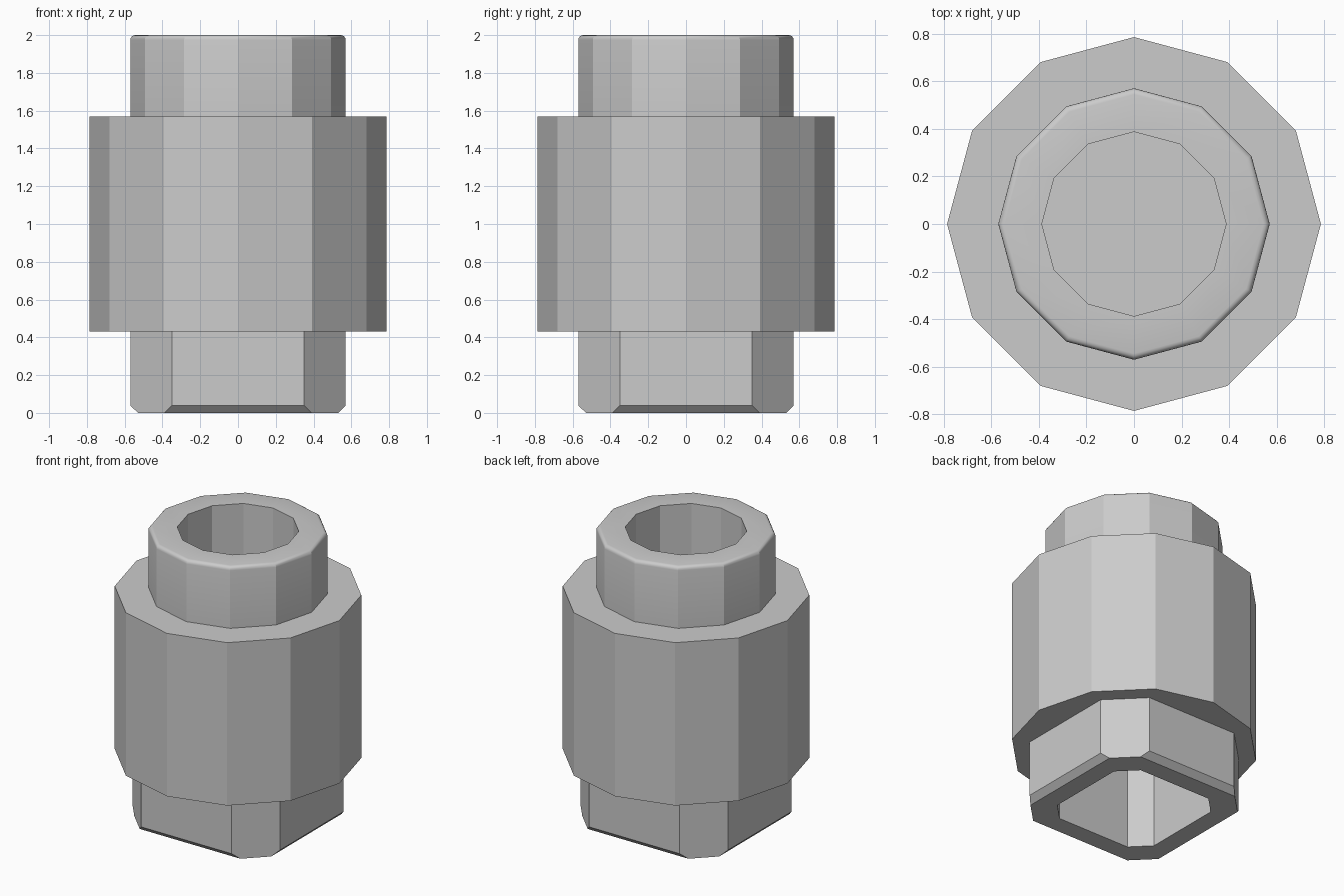
import bpy, bmesh, math

if "Cube" in bpy.data.objects:
    bpy.data.objects.remove(bpy.data.objects["Cube"])


def loft(name, rings, cap_start=False, cap_end=False):
    """Skin a list of equal-count counter-clockwise rings."""
    bm = bmesh.new()
    loops = [[bm.verts.new(p) for p in ring] for ring in rings]
    n = len(loops[0])
    for a, b in zip(loops, loops[1:]):
        for j in range(n):
            k = (j + 1) % n
            bm.faces.new((a[j], a[k], b[k], b[j]))
    if cap_start:
        bm.faces.new(loops[0][::-1])
    if cap_end:
        bm.faces.new(loops[-1])
    mesh = bpy.data.meshes.new(name)
    bm.to_mesh(mesh)
    bm.free()
    obj = bpy.data.objects.new(name, mesh)
    bpy.context.collection.objects.link(obj)
    return obj


def round_ring(r, z, n=12):
    return [(r * math.cos(math.tau * i / n), r * math.sin(math.tau * i / n), z)
            for i in range(n)]


def square_ring(h, q, z):
    """Square of half-width h with corners cut off at q."""
    side = [(h, -q), (h, q)]
    ring = []
    for _ in range(4):
        ring += [(x, y, z) for x, y in side]
        side = [(-y, x) for x, y in side]
    return ring


# Wide twelve-sided body
loft("body", [round_ring(r, z) for r, z in
              [(0.56, 0.43), (0.785, 0.43), (0.785, 1.57), (0.56, 1.57)]])

# Upper collar with rounded outer lip and deep twelve-sided socket
R, B = 0.57, 0.026
lip = [(R - B + B * math.cos(math.radians(a)), 2 - B + B * math.sin(math.radians(a)))
       for a in (0, 22.5, 45, 67.5, 90)]
profile = [(R, 1.57)] + lip + [(0.387, 2.0), (0.387, 1.05)]
collar = loft("upper_collar", [round_ring(r, z) for r, z in profile], cap_end=True)
bpy.context.view_layer.objects.active = collar
collar.select_set(True)
bpy.ops.object.shade_smooth_by_angle(angle=math.radians(25))

# Lower square drive end with clipped corners, chamfered sides and square socket
loft("square_end", [square_ring(*s) for s in
                    [(0.40, 0.28, 0.95), (0.40, 0.28, 0.0), (0.53, 0.39, 0.0),
                     (0.57, 0.35, 0.04), (0.57, 0.35, 0.43)]], cap_start=True)
